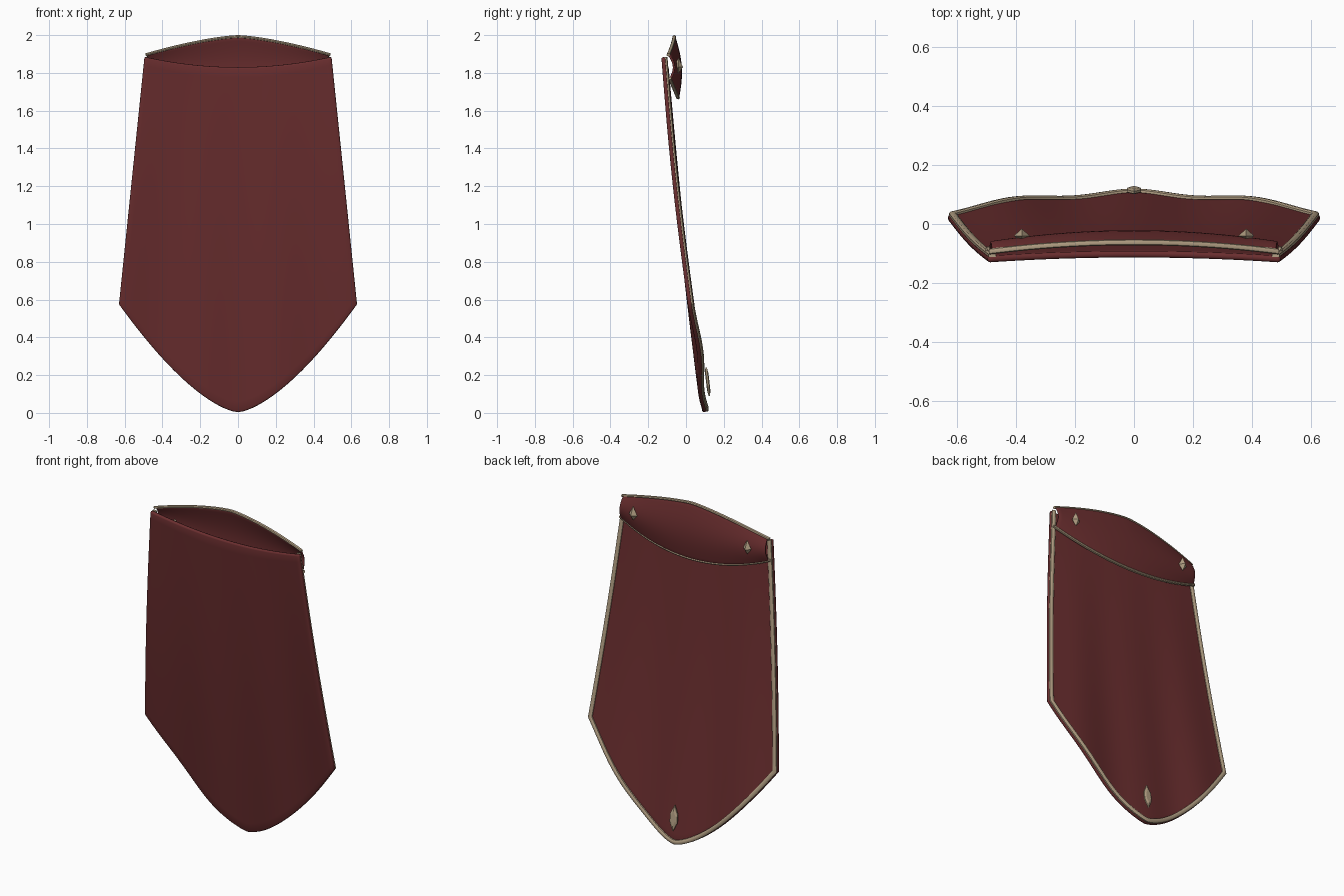
import bpy, bmesh, math
from mathutils import Vector

if "Cube" in bpy.data.objects:
    bpy.data.objects.remove(bpy.data.objects["Cube"])


def material(name, rgb):
    m = bpy.data.materials.new(name)
    m.diffuse_color = (*rgb, 1)
    m.use_nodes = True
    m.node_tree.nodes["Principled BSDF"].inputs["Base Color"].default_value = m.diffuse_color
    return m


RED = material("dark red cloth", (0.144, 0.027, 0.028))
TAN = material("tan trim", (0.45, 0.35, 0.23))


def finish(name, bm, mat, smooth=None):
    bmesh.ops.recalc_face_normals(bm, faces=bm.faces)
    me = bpy.data.meshes.new(name)
    bm.to_mesh(me)
    bm.free()
    me.materials.append(mat)
    ob = bpy.data.objects.new(name, me)
    bpy.context.collection.objects.link(ob)
    if smooth:
        bpy.ops.object.select_all(action='DESELECT')
        ob.select_set(True)
        bpy.context.view_layer.objects.active = ob
        bpy.ops.object.shade_smooth_by_angle(angle=math.radians(smooth))
    return ob


def cloth(name, surf, nu, nv, thick, bevel):
    """Sheet over u in -1..1, v in 0..1, thickened with a rounded rim."""
    bm = bmesh.new()
    g = [[bm.verts.new(surf(-1 + 2 * i / nu, j / nv)) for i in range(nu + 1)]
         for j in range(nv + 1)]
    for j in range(nv):
        for i in range(nu):
            bm.faces.new((g[j][i], g[j][i + 1], g[j + 1][i + 1], g[j + 1][i]))
    ob = finish(name, bm, RED, 50)
    s = ob.modifiers.new("thickness", 'SOLIDIFY')
    s.thickness, s.offset = thick, 0
    b = ob.modifiers.new("rounded_rim", 'BEVEL')
    b.width, b.segments, b.angle_limit = bevel, 2, math.radians(50)
    return ob


def sweep(name, path, profile):
    """Sweep a closed (side, back) profile along a path, mitring corners."""
    bm = bmesh.new()
    rings = []
    n = Vector((0, 1, 0))
    for i, p in enumerate(path):
        a = (p - path[max(i - 1, 0)]).normalized()
        b = (path[min(i + 1, len(path) - 1)] - p).normalized()
        t = (a + b).normalized()
        miter = 1 / max(t.dot(b if b.length else a), 0.5)
        side = n.cross(t).normalized() * miter
        rings.append([bm.verts.new(p + side * s + n * h) for s, h in profile])
    k = len(profile)
    for r, q in zip(rings, rings[1:]):
        for i in range(k):
            bm.faces.new((r[i], r[(i + 1) % k], q[(i + 1) % k], q[i]))
    bm.faces.new(rings[0])
    bm.faces.new(rings[-1])
    return finish(name, bm, TAN, 40)


# Main hanging panel: tapered, pointed hem, soft vertical folds
def panel(u, v):
    top = Vector((0.495 * u, -0.103 - 0.017 * u * u, 1.83 + 0.055 * u * u))
    hem = Vector((0.63 * u,
                  0.098 - 0.062 * u * u + 0.008 * (math.cos(3 * math.pi * u) - 1),
                  0.004 + 0.571 * abs(u) ** 1.53))
    p = hem.lerp(top, v)
    p.y -= 0.012 * math.sin(math.pi * v)
    return p


cloth("cape_panel", panel, 48, 32, 0.022, 0.008)

# Trim along the back of both sides and the hem
path = [panel(-1, 1 - i / 24) for i in range(24)]
path += [panel(-1 + i / 32, 0) for i in range(64)]
path += [panel(1, i / 24) for i in range(25)]
path = [p + Vector((0, 0.009, 0)) for p in path]
# inward is whichever side faces the panel centre
t0 = (path[1] - path[0]).normalized()
inward = 1 if Vector((0, 1, 0)).cross(t0).x > 0 else -1
band = [(0.003, 0), (0.003, 0.008), (0.009, 0.013),
        (0.022, 0.013), (0.028, 0.008), (0.028, 0)]
sweep("panel_trim", path, [(s * inward, h) for s, h in band])


# Collar: lens-shaped band bulging backwards behind the panel top
def collar(u, v):
    low = Vector((0.49 * u, -0.042 - 0.043 * u * u, 1.668 + 0.1 * u * u))
    high = Vector((0.48 * u, -0.062 - 0.03 * u * u,
                   1.992 - 0.094 * abs(u) ** 1.45))
    p = low.lerp(high, v)
    p.y += 0.024 * math.sin(math.pi * v)
    return p


cloth("collar", collar, 40, 14, 0.012, 0.004)

# Rolled trims on the collar edges
roll = [(0.008 * math.cos(a * math.pi / 4), 0.01 * math.sin(a * math.pi / 4))
        for a in range(8)]
for name, v in (("collar_upper_trim", 1), ("collar_lower_trim", 0)):
    sweep(name, [collar(-1.02 + 2.04 * i / 40, v) for i in range(41)], roll)

# Pointed studs on the collar
for name, x in (("stud_left", -0.38), ("stud_right", 0.38)):
    bm = bmesh.new()
    c = Vector((x, -0.04, 1.83))
    ring = [bm.verts.new(c + Vector(d)) for d in
            ((0.027, 0, 0), (0, 0.024, 0), (-0.027, 0, 0), (0, -0.024, 0))]
    for z in (0.052, -0.033):
        tip = bm.verts.new(c + Vector((0, 0, z)))
        for i in range(4):
            bm.faces.new((ring[i], ring[(i + 1) % 4], tip))
    finish(name, bm, TAN)

# Faceted long ornament near the hem
bm = bmesh.new()
shape = [(0, 0.075), (0.024, 0.025), (0.024, -0.025),
         (0, -0.075), (-0.024, -0.025), (-0.024, 0.025)]
rings = []
for scale, y in ((0.6, -0.009), (1, -0.004), (1, 0.004), (0.6, 0.009)):
    rings.append([bm.verts.new((x * scale, 0.115 + y - 0.115 * z * scale,
                                0.165 + z * scale)) for x, z in shape])
for r, q in zip(rings, rings[1:]):
    for i in range(6):
        bm.faces.new((r[i], r[(i + 1) % 6], q[(i + 1) % 6], q[i]))
bm.faces.new(rings[0])
bm.faces.new(rings[-1])
finish("hem_ornament", bm, TAN)
